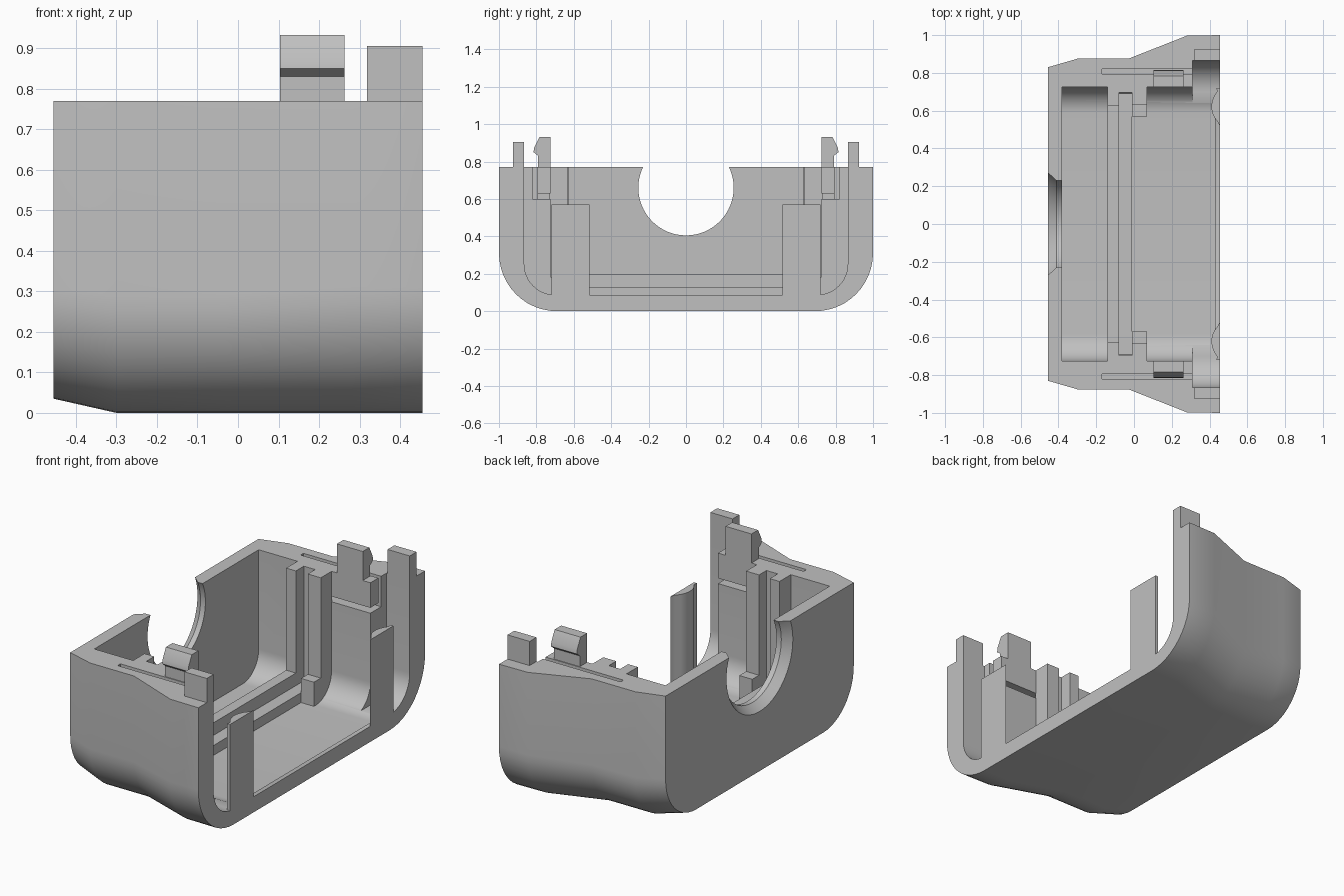
import bpy, bmesh, math
from mathutils import Matrix

old = bpy.data.objects.get("Cube")
if old:
    bpy.data.objects.remove(old)

grey = bpy.data.materials.new("plain_grey")
grey.use_nodes = True
COLOUR = (0.53, 0.53, 0.53, 1)
grey.diffuse_color = COLOUR
grey.node_tree.nodes["Principled BSDF"].inputs["Base Color"].default_value = COLOUR


def finish(name, bm):
    bmesh.ops.recalc_face_normals(bm, faces=bm.faces)
    mesh = bpy.data.meshes.new(name)
    bm.to_mesh(mesh)
    bm.free()
    mesh.materials.append(grey)
    ob = bpy.data.objects.new(name, mesh)
    bpy.context.collection.objects.link(ob)
    return ob


def loft(name, rings):
    """Skin a list of equal closed rings and cap both ends."""
    bm = bmesh.new()
    rows = [[bm.verts.new(p) for p in ring] for ring in rings]
    n = len(rows[0])
    for a, b in zip(rows, rows[1:]):
        for i in range(n):
            j = (i + 1) % n
            bm.faces.new((a[i], a[j], b[j], b[i]))
    bm.faces.new(rows[0])
    bm.faces.new(rows[-1])
    return finish(name, bm)


def box(name, x, y, z):
    return loft(name, [[(px, y[0], z[0]), (px, y[1], z[0]),
                        (px, y[1], z[1]), (px, y[0], z[1])] for px in x])


def tub(x, half, r, low, top, steps=12):
    """Cross-section with rounded bottom corners."""
    arc = [(half - r + r * math.cos(t), low + r - r * math.sin(t))
           for t in (math.pi / 2 * i / steps for i in range(steps + 1))]
    right = [(half, top)] + arc
    return [(x, y, z) for y, z in right] + [(x, -y, z) for y, z in reversed(right)]


def disc(x, r, z, n=64):
    return [(x, r * math.cos(2 * math.pi * i / n), z + r * math.sin(2 * math.pi * i / n))
            for i in range(n)]


def span(s, a, b):
    return sorted((s * a, s * b))


def cut(target, cutters):
    for c in cutters:
        m = target.modifiers.new("cut", "BOOLEAN")
        m.operation = "DIFFERENCE"
        m.solver = "EXACT"
        m.object = c
    dg = bpy.context.evaluated_depsgraph_get()
    mesh = bpy.data.meshes.new_from_object(target.evaluated_get(dg))
    target.modifiers.clear()
    target.data = mesh
    for c in cutters:
        bpy.data.objects.remove(c)


RIM = 0.77

# Outer shell, flaring toward the open end
shell = loft("shell", [tub(-.455, .83, .27, .035, RIM), tub(-.30, .875, .29, 0, RIM),
                       tub(-.03, .875, .29, 0, RIM), tub(.28, .997, .31, 0, RIM),
                       tub(.455, 1.0, .31, 0, RIM)])

# Cavity, wider end groove, and round notch with a chamfered outer edge
cutters = [
    loft("cavity_cut", [tub(x, .725, .14, .075, 1.2) for x in (-.38, .43)]),
    loft("groove_cut", [tub(x, .865, .165, .087, 1.2) for x in (.31, .6)]),
    loft("notch_cut", [disc(-.50, .33, .66), disc(-.41, .255, .66), disc(-.33, .255, .66)]),
]
# Slots that free the spring arms
for s in (1, -1):
    cutters.append(box("slot_cut", (-.17, .32), span(s, .795, .82), (.60, .9)))
    cutters.append(box("slit_cut", (-.08, .32), span(s, .70, .81), (.60, .63)))
cut(shell, cutters)

parts = [shell]
# Floor ribs holding a board edge
parts.append(box("floor_rib", (-.14, -.08), (-.70, .70), (.06, .20)))
parts.append(box("floor_strip", (-.08, -.01), (-.69, .69), (.06, .13)))

HOOK = [(.725, .76), (.725, .932), (.783, .932), (.812, .875), (.815, .85), (.79, .83), (.79, .76)]
for s, side in ((1, "left"), (-1, "right")):
    # Upright ribs and their foot
    parts.append(box(side + "_back_rib", (-.14, -.08), span(s, .625, .73), (.10, RIM)))
    parts.append(box(side + "_rib_web", (-.08, -.01), span(s, .695, .73), (.10, RIM)))
    parts.append(box(side + "_front_rib", (-.01, .07), span(s, .63, .73), (.10, RIM)))
    parts.append(box(side + "_rib_foot", (-.01, .07), span(s, .57, .70), (.06, .21)))
    # Snap hook
    parts.append(loft(side + "_snap_hook", [[(x, s * y, z) for y, z in HOOK] for x in (.103, .263)]))
    # Locating post on the rim
    parts.append(box(side + "_post", (.318, .455), span(s, .865, .925), (.70, .905)))
    # End pillar with a rounded inner face
    plan = [(.455, .515), (.455, .72), (.437, .72)]
    for i in range(9):
        y = .70 - .185 * i / 8
        plan.append((.527 - math.sqrt(max(0, .117 ** 2 - (y - .622) ** 2)), y))
    plan = [p for p in plan if p[0] <= .4551]
    parts.append(loft(side + "_pillar", [[(x, s * y, z) for x, y in plan] for z in (.06, .57)]))

bpy.ops.object.select_all(action="DESELECT")
for ob in parts:
    ob.select_set(True)
bpy.context.view_layer.objects.active = shell
bpy.ops.object.shade_smooth_by_angle(angle=math.radians(30))
